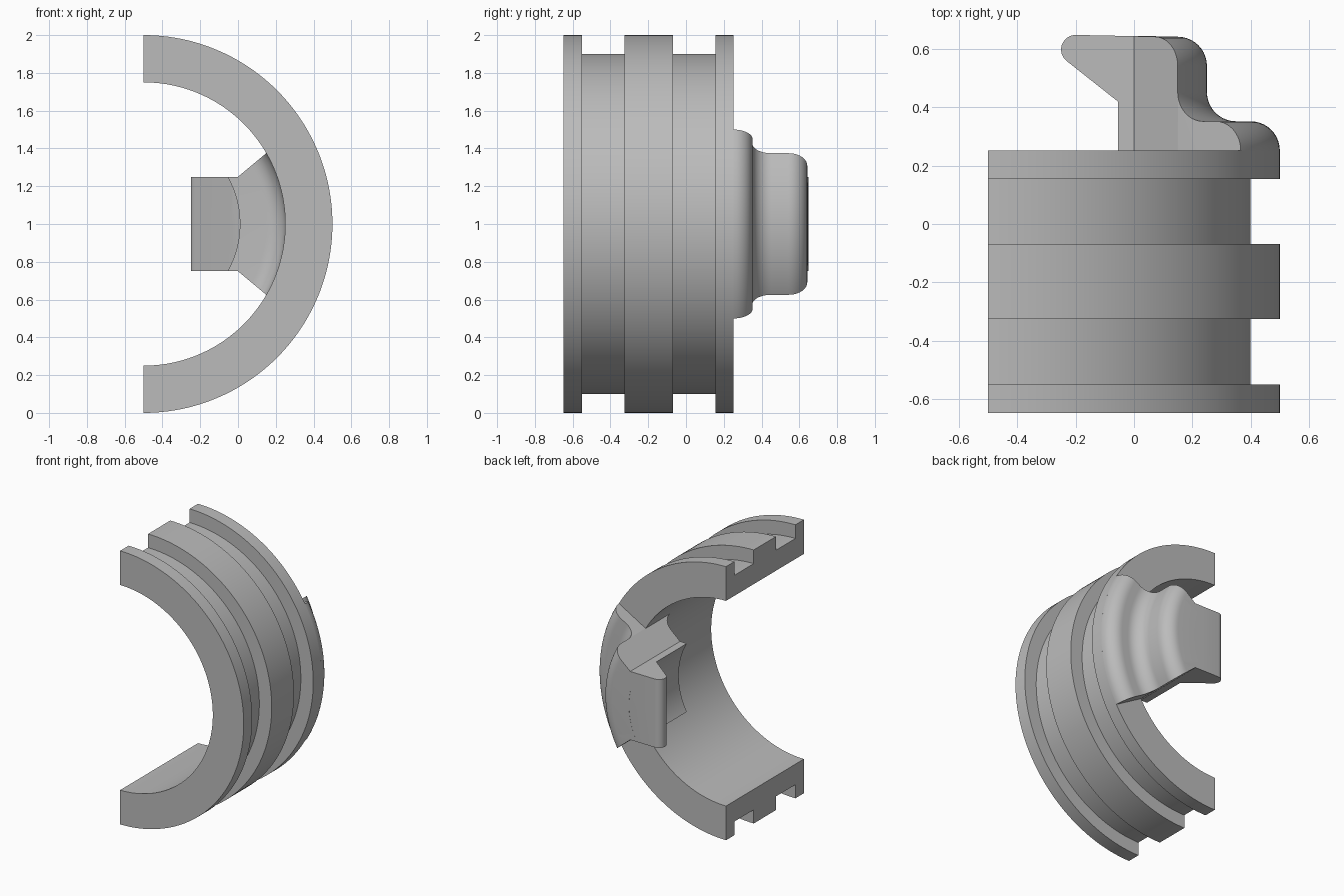
import bpy, bmesh
from math import sin, cos, pi, radians

cube = bpy.data.objects.get("Cube")
if cube:
    bpy.data.objects.remove(cube, do_unlink=True)

grey = bpy.data.materials.new("light_grey")
grey.use_nodes = True
colour = (0.5, 0.5, 0.5, 1)
grey.diffuse_color = colour
grey.node_tree.nodes["Principled BSDF"].inputs["Base Color"].default_value = colour

AXIS_X, AXIS_Z = -0.5, 1.0


def arc(cx, cy, r, start, end, steps=10):
    """Points on an arc, angles in degrees."""
    angles = [radians(start + (end - start) * i / steps) for i in range(steps + 1)]
    return [(cx + r * cos(a), cy + r * sin(a)) for a in angles]


def loft(name, loops):
    """Skin matching closed loops and cap both ends."""
    bm = bmesh.new()
    rows = [[bm.verts.new(p) for p in loop] for loop in loops]
    n = len(rows[0])
    for a, b in zip(rows, rows[1:]):
        for i in range(n):
            j = (i + 1) % n
            bm.faces.new((a[i], a[j], b[j], b[i]))
    bm.faces.new(rows[0])
    bm.faces.new(rows[-1])
    bmesh.ops.recalc_face_normals(bm, faces=bm.faces)
    mesh = bpy.data.meshes.new(name)
    bm.to_mesh(mesh)
    bm.free()
    mesh.materials.append(grey)
    obj = bpy.data.objects.new(name, mesh)
    bpy.context.collection.objects.link(obj)
    return obj


def revolve(name, profile, half_angle, steps):
    """Turn an (r, y) profile about the ring axis, symmetric about +x."""
    angles = [radians(half_angle) * (2 * i / steps - 1) for i in range(steps + 1)]
    return loft(name, [[(AXIS_X + r * cos(a), y, AXIS_Z + r * sin(a))
                        for r, y in profile] for a in angles])


def combine(obj, other, operation):
    mod = obj.modifiers.new(operation, 'BOOLEAN')
    mod.operation, mod.object, mod.solver = operation, other, 'EXACT'
    bpy.context.view_layer.objects.active = obj
    bpy.ops.object.modifier_apply(modifier=mod.name)
    bpy.data.objects.remove(other, do_unlink=True)


def shade(obj):
    bpy.ops.object.select_all(action='DESELECT')
    obj.select_set(True)
    bpy.context.view_layer.objects.active = obj
    bpy.ops.object.shade_smooth_by_angle(angle=radians(30))


# Half ring with two grooves
FRONT, BACK = -0.648, 0.252
groove = 0.9
ring_profile = [(0.75, FRONT), (1, FRONT), (1, -0.55), (groove, -0.55),
                (groove, -0.325), (1, -0.325), (1, -0.068), (groove, -0.068),
                (groove, 0.155), (1, 0.155), (1, BACK), (0.75, BACK)]
ring = revolve("half_ring", ring_profile, 90, 96)

# Curved arm: flange, neck and shoulder, flared into the bore
arm_profile = ([(0.85, 0.2)]
               + arc(0.9, BACK, 0.1, 0, 90)
               + arc(0.85, 0.452, 0.1, 270, 180)
               + arc(0.65, 0.542, 0.1, 0, 90)
               + [(0.51, 0.645), (0.51, 0.07)]
               + arc(0.65, -0.035, 0.1, 90, 0)
               + [(0.85, -0.035)])
arm = revolve("latch_arm", arm_profile, 42, 48)

# Trim the arm sides to straight, then splayed, then radial flanks
upper = [(-0.3, 0.25), (0, 0.25), (0.15, 0.375), (0.6, 0.635)]
outline = upper + [(x, -z) for x, z in reversed(upper)]
trim = loft("arm_trim", [[(x, y, AXIS_Z + z) for x, z in outline] for y in (-1, 1)])
combine(arm, trim, 'INTERSECT')

# Hook with a rounded nose and sloped underside
hook_outline = ([(0.1, 0.642)]
                + arc(-0.2, 0.598, 0.05, 90, 234, 12)
                + [(-0.03, 0.4), (0.1, 0.31)])
hook = loft("hook", [[(x, y, AXIS_Z + z) for x, y in hook_outline] for z in (-0.25, 0.25)])
combine(arm, hook, 'UNION')

for part in (ring, arm):
    shade(part)
